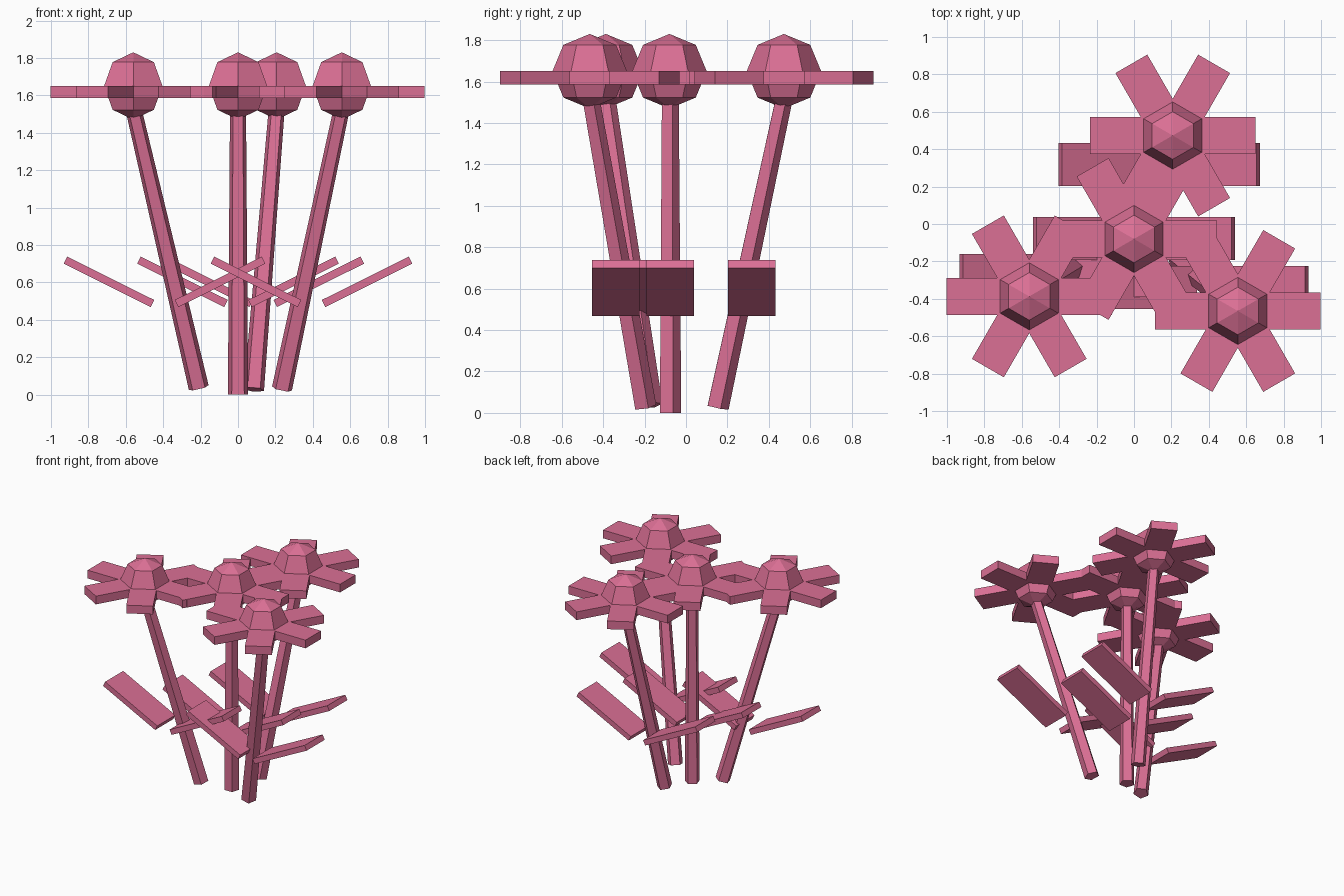
import bpy, bmesh, math
from mathutils import Matrix, Vector

cube = bpy.data.objects.get("Cube")
if cube:
    bpy.data.objects.remove(cube, do_unlink=True)

pink = bpy.data.materials.new("pink")
pink.use_nodes = True
colour = (0.71, 0.16, 0.30, 1)
pink.diffuse_color = colour
pink.node_tree.nodes["Principled BSDF"].inputs["Base Color"].default_value = colour


def finish(name, bm):
    """Turn a bmesh into a flat-shaded pink object."""
    mesh = bpy.data.meshes.new(name)
    bm.to_mesh(mesh)
    bm.free()
    mesh.materials.append(pink)
    bpy.context.collection.objects.link(bpy.data.objects.new(name, mesh))


def add_box(bm, size, matrix):
    bmesh.ops.create_cube(bm, size=1, matrix=matrix @ Matrix.Diagonal((*size, 1)))


def stem(name, base, top):
    """Tapered five-sided stalk between two points."""
    base, top = Vector(base), Vector(top)
    axis = top - base
    turn = Vector((0, 0, 1)).rotation_difference(axis).to_matrix().to_4x4()
    bm = bmesh.new()
    bmesh.ops.create_cone(bm, cap_ends=True, segments=5, radius1=0.057, radius2=0.045,
                          depth=axis.length,
                          matrix=Matrix.Translation((base + top) / 2) @ turn)
    finish(name, bm)


def flower_centre(name, x, y):
    bm = bmesh.new()
    bmesh.ops.create_uvsphere(bm, u_segments=6, v_segments=4, radius=0.18,
                              matrix=Matrix.Translation((x, y, 1.65)))
    finish(name, bm)


def petals(name, x, y):
    """Six flat petals radiating from the flower centre."""
    bm = bmesh.new()
    for i in range(6):
        place = (Matrix.Translation((x, y, 1.618))
                 @ Matrix.Rotation(i * math.pi / 3, 4, "Z")
                 @ Matrix.Translation((0.245, 0, 0)))
        add_box(bm, (0.395, 0.197, 0.066), place)
    finish(name, bm)


def leaves(name, x, y):
    """Mirrored pair of leaves rising outward."""
    bm = bmesh.new()
    for side in (-1, 1):
        place = (Matrix.Translation((x + side * 0.297, y, 0.603))
                 @ Matrix.Rotation(-side * math.radians(26.5), 4, "Y"))
        add_box(bm, (0.52, 0.23, 0.042), place)
    finish(name, bm)


# Each flower: stem base, flower position, leaf pair position
flowers = {
    "back": ((0.085, 0.15, 0.027), (0.207, 0.473), (0.135, 0.318)),
    "middle": ((0, -0.08, 0), (0, -0.08), (0, -0.077)),
    "right": ((-0.21, -0.17, 0.036), (-0.56, -0.387), (-0.393, -0.275)),
    "left": ((0.235, -0.2, 0.03), (0.555, -0.465), (0.393, -0.34)),
}
for label, (base, head, leaf) in flowers.items():
    stem(label + "_stem", base, (*head, 1.53))
    flower_centre(label + "_flower_centre", *head)
    petals(label + "_petals", *head)
    leaves(label + "_leaves", *leaf)
